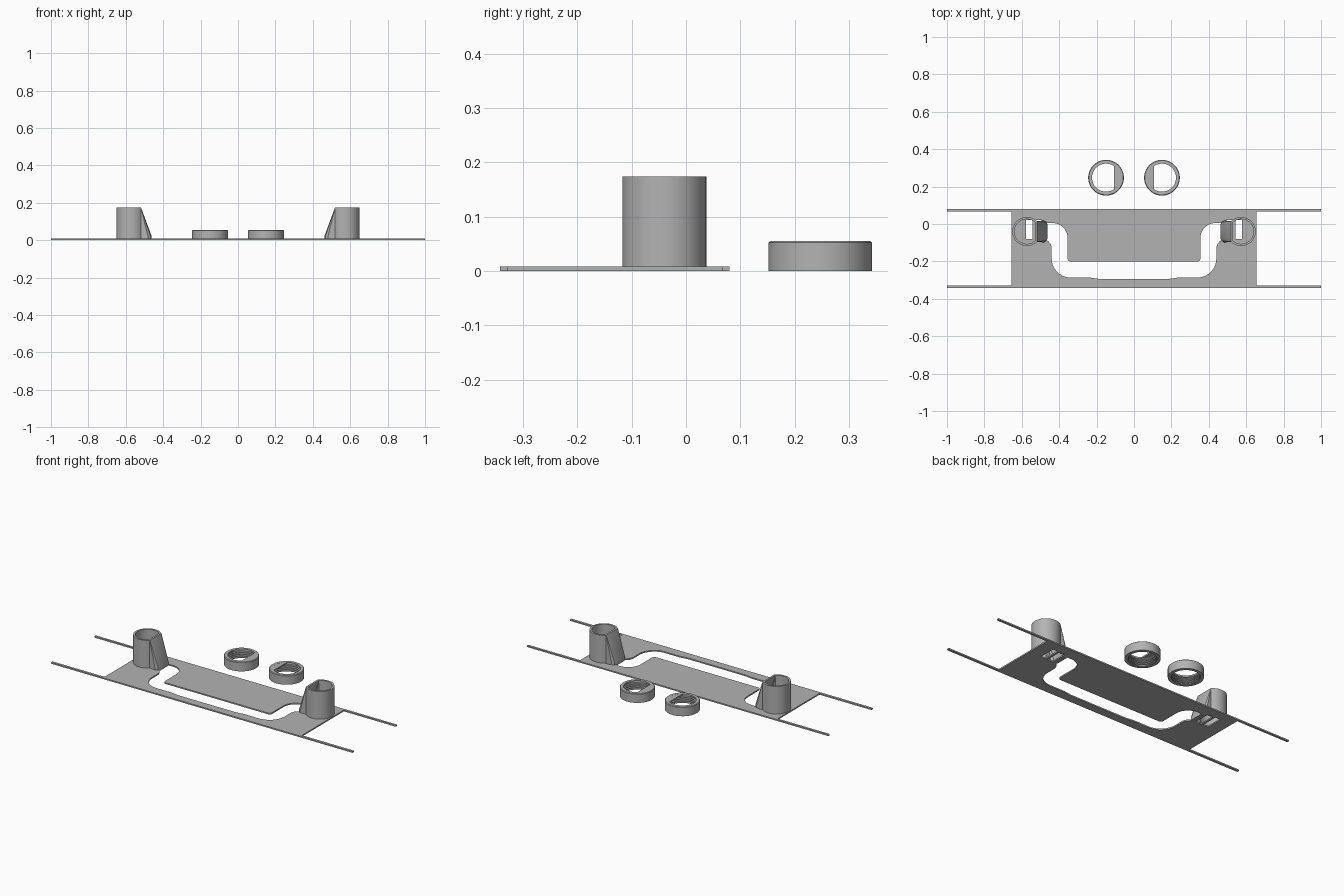
import bpy, bmesh, math

if "Cube" in bpy.data.objects:
    bpy.data.objects.remove(bpy.data.objects["Cube"])

grey = bpy.data.materials.new("plain grey")
grey.diffuse_color = (0.45, 0.45, 0.45, 1)
grey.use_nodes = True
grey.node_tree.nodes["Principled BSDF"].inputs["Base Color"].default_value = grey.diffuse_color
T = 0.008  # plate thickness


def finish(obj, angle=30):
    obj.data.materials.clear()
    obj.data.materials.append(grey)
    bpy.ops.object.select_all(action='DESELECT')
    obj.select_set(True)
    bpy.context.view_layer.objects.active = obj
    bpy.ops.object.shade_smooth_by_angle(angle=math.radians(angle))


def mesh_object(name, bm):
    bmesh.ops.recalc_face_normals(bm, faces=bm.faces)
    me = bpy.data.meshes.new(name)
    bm.to_mesh(me)
    bm.free()
    obj = bpy.data.objects.new(name, me)
    bpy.context.collection.objects.link(obj)
    finish(obj)
    return obj


def arc(cx, cy, r, a0, a1, n=10):
    return [(cx + r * math.cos(math.radians(a0 + (a1 - a0) * i / n)),
             cy + r * math.sin(math.radians(a0 + (a1 - a0) * i / n))) for i in range(n + 1)]


def rect(x0, x1, y0, y1):
    return [(x0, y0), (x1, y0), (x1, y1), (x0, y1)]


def flat_sheet(name, loops):
    """Filled 2D outline with holes, extruded to the plate thickness."""
    cu = bpy.data.curves.new(name, 'CURVE')
    cu.dimensions = '2D'
    cu.fill_mode = 'BOTH'
    cu.extrude = T / 2
    for pts in loops:
        s = cu.splines.new('POLY')
        s.points.add(len(pts) - 1)
        for p, (x, y) in zip(s.points, pts):
            p.co = (x, y, 0, 1)
        s.use_cyclic_u = True
    obj = bpy.data.objects.new(name, cu)
    bpy.context.collection.objects.link(obj)
    obj.location.z = T / 2
    bpy.ops.object.select_all(action='DESELECT')
    obj.select_set(True)
    bpy.context.view_layer.objects.active = obj
    bpy.ops.object.convert(target='MESH')
    finish(bpy.context.view_layer.objects.active)


def bridge(bm, rings, closed=False):
    """Join successive rings of equal length with quads."""
    n = len(rings[0])
    pairs = list(zip(rings, rings[1:])) + ([(rings[-1], rings[0])] if closed else [])
    for a, b in pairs:
        for i in range(n):
            j = (i + 1) % n
            bm.faces.new((a[i], a[j], b[j], b[i]))


# Plate with the U-shaped slot and the small openings under the towers
half = [(0.19, -0.293), (0.24, -0.286)]
half += arc(0.34, -0.186, 0.10, -90, 0)
half += [(0.44, -0.125), (0.447, -0.105), (0.46, -0.09), (0.478, -0.085), (0.478, 0.005)]
half += arc(0.435, -0.075, 0.08, 90, 180)
half += arc(0.34, -0.185, 0.015, 0, -90, 4)
slot = half + [(-x, y) for x, y in reversed(half)]
holes = [slot]
for s in (-1, 1):
    for a, b in ((0.542, 0.577), (0.492, 0.53)):
        holes.append(rect(min(s * a, s * b), max(s * a, s * b), -0.08, 0.022))
flat_sheet("plate", [rect(-0.655, 0.655, -0.343, 0.08)] + holes)

# Four thin strap arms
for s, side in ((-1, "left"), (1, "right")):
    for y0, y1, end in ((-0.343, -0.329, "front"), (0.067, 0.08, "back")):
        a, b = sorted((s * 0.655, s * 1.0))
        flat_sheet(f"{side}_{end}_arm", [rect(a, b, y0, y1)])


# Hollow towers: round outside, flat slanting face towards the middle
def section(r, flat, reach, corner):
    """Arc around the outer side, closed by a flat at distance 'flat' pushed out by 'reach'."""
    a = math.degrees(math.acos(flat / r))
    h = r * math.sin(math.radians(a))
    pts = arc(0, 0, r, a, 360 - a, 40)
    x1, k = flat + reach, min(corner, reach)
    pts += [(x1 - k, -h - 0.003 * k / 0.02), (x1 - 0.3 * k, -h + 0.3 * k),
            (x1, -h + 0.02)]
    return pts + [(x, -y) for x, y in reversed(pts[-3:])]


def tower(name, s):
    bm = bmesh.new()
    levels = []
    for r, flat, spec in ((0.0775, 0.054, ((0.001, 0.057), (0.022, 0.057), (0.174, 0.001))),
                          (0.066, 0.042, ((0.174, 0.001), (0.022, 0.055), (0.001, 0.055)))):
        for z, reach in spec:
            levels.append([bm.verts.new((s * (x - 0.573), y - 0.04, z))
                           for x, y in section(r, flat, reach, 0.02)])
    bridge(bm, levels, closed=True)
    mesh_object(name, bm)


tower("left_tower", 1)
tower("right_tower", -1)


# Threaded rings, each with a flat lip across the side nearest the middle
def ring(name, cx, s):
    cy, n, H = 0.2475, 64, 0.055
    prof = [(0.0955, 0), (0.0955, 0.052), (0.092, H), (0.075, H), (0.075, 0.046)]
    for i in range(4):
        z = 0.043 - i * 0.011
        prof += [(0.081, z), (0.081, z - 0.003), (0.075, z - 0.006), (0.075, z - 0.008)]
    prof[-1] = (0.077, 0)
    bm = bmesh.new()
    rings = [[bm.verts.new((cx + r * math.cos(math.tau * i / n),
                            cy + r * math.sin(math.tau * i / n), z)) for i in range(n)]
             for r, z in prof]
    bridge(bm, rings, closed=True)
    mesh_object(name + "_ring", bm)

    bm = bmesh.new()
    a = math.degrees(math.acos(0.043 / 0.078))
    pts = arc(0, 0, 0.078, -a, a, 20)
    lo, hi = [[bm.verts.new((cx + s * x, cy + y, z)) for x, y in pts] for z in (0.046, H - 0.0005)]
    bridge(bm, [lo, hi])
    bm.faces.new(lo)
    bm.faces.new(hi)
    mesh_object(name + "_ring_lip", bm)


ring("left", -0.1495, 1)
ring("right", 0.1495, -1)
